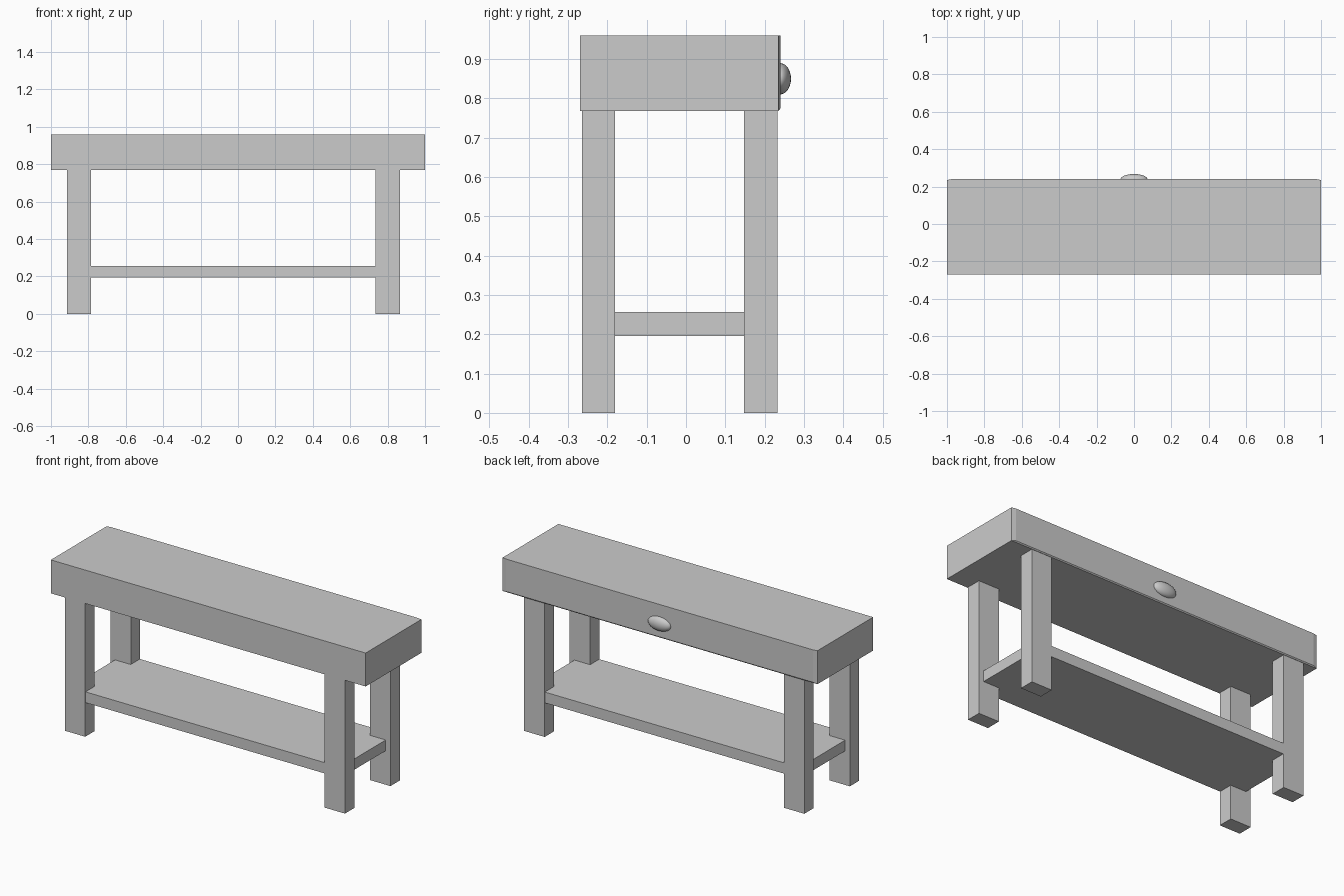
import bpy, bmesh
from mathutils import Matrix

if "Cube" in bpy.data.objects:
    bpy.data.objects.remove(bpy.data.objects["Cube"])


def finish(name, bm):
    mesh = bpy.data.meshes.new(name)
    bmesh.ops.recalc_face_normals(bm, faces=bm.faces)
    bm.to_mesh(mesh)
    bm.free()
    ob = bpy.data.objects.new(name, mesh)
    bpy.context.collection.objects.link(ob)
    return ob


def box_bm(x, y, z):
    bm = bmesh.new()
    size = [b - a for a, b in (x, y, z)]
    mid = [(a + b) / 2 for a, b in (x, y, z)]
    bmesh.ops.create_cube(bm, size=1, matrix=Matrix.Translation(mid) @ Matrix.Diagonal((*size, 1)))
    return bm


# Thick table top
finish("table_top", box_bm((-1, 1), (-0.27, 0.235), (0.768, 0.96)))

# Back panel, its outer face chamfered at the ends and bottom
bm = box_bm((-1, 1), (0.235, 0.24), (0.768, 0.96))
for v in bm.verts:
    if v.co.y > 0.238:
        v.co.x *= 0.975
        if v.co.z < 0.8:
            v.co.z += 0.006
finish("back_panel", bm)

# Four square legs, set slightly off centre
for side, cx in (("left", -0.85), ("right", 0.80)):
    for end, y in (("front", (-0.265, -0.18)), ("back", (0.148, 0.233))):
        finish(f"{end}_{side}_leg", box_bm((cx - 0.065, cx + 0.065), y, (0, 0.768)))

# Lower shelf running through the legs
finish("lower_shelf", box_bm((-0.885, 0.835), (-0.263, 0.231), (0.195, 0.257)))

# Oval domed knob on the back panel
bm = bmesh.new()
bmesh.ops.create_uvsphere(bm, u_segments=32, v_segments=16, radius=1,
                          matrix=Matrix.Translation((0, 0.239, 0.85)) @ Matrix.Diagonal((0.072, 0.028, 0.04, 1)))
for f in bm.faces:
    f.smooth = True
finish("knob", bm)
